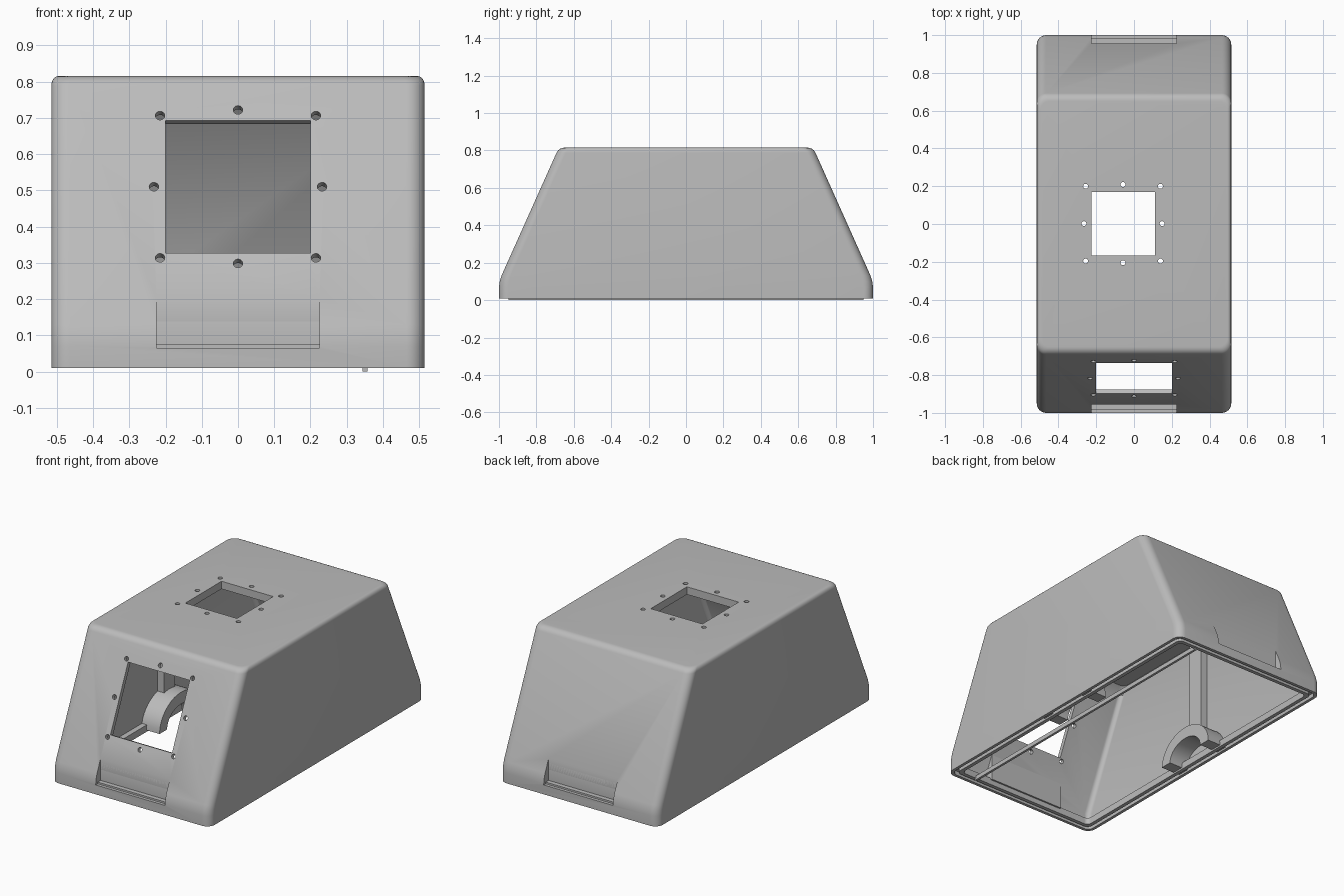
import bpy, bmesh, math
from mathutils import Matrix, Vector

if "Cube" in bpy.data.objects:
    bpy.data.objects.remove(bpy.data.objects["Cube"])

grey = bpy.data.materials.new("plain grey")
grey.use_nodes = True
grey.diffuse_color = (0.5, 0.5, 0.5, 1)
grey.node_tree.nodes["Principled BSDF"].inputs["Base Color"].default_value = (0.5, 0.5, 0.5, 1)


def finish(name, bm):
    bmesh.ops.recalc_face_normals(bm, faces=bm.faces)
    mesh = bpy.data.meshes.new(name)
    bm.to_mesh(mesh)
    bm.free()
    mesh.materials.append(grey)
    obj = bpy.data.objects.new(name, mesh)
    bpy.context.collection.objects.link(obj)
    return obj


def activate(obj):
    bpy.ops.object.select_all(action='DESELECT')
    obj.select_set(True)
    bpy.context.view_layer.objects.active = obj


def loft(name, levels, steps=8):
    """Stack of rounded rectangles (half width, half length, z, corner radius)."""
    bm = bmesh.new()
    rings = []
    for hx, hy, z, r in levels:
        ring = []
        for corner, (sx, sy) in enumerate([(1, 1), (-1, 1), (-1, -1), (1, -1)]):
            for k in range(steps + 1):
                a = math.pi / 2 * (corner + k / steps)
                ring.append(bm.verts.new((sx * (hx - r) + r * math.cos(a),
                                          sy * (hy - r) + r * math.sin(a), z)))
        rings.append(ring)
    for low, high in zip(rings, rings[1:]):
        for i in range(len(low)):
            j = (i + 1) % len(low)
            bm.faces.new((low[i], low[j], high[j], high[i]))
    bm.faces.new(rings[0])
    bm.faces.new(rings[-1])
    return finish(name, bm)


def prism(name, profile, x0, x1):
    """Side profile of (y, z) points extruded across x."""
    bm = bmesh.new()
    face = bm.faces.new([bm.verts.new((x0, y, z)) for y, z in profile])
    out = bmesh.ops.extrude_face_region(bm, geom=[face])
    moved = [v for v in out["geom"] if isinstance(v, bmesh.types.BMVert)]
    bmesh.ops.translate(bm, verts=moved, vec=(x1 - x0, 0, 0))
    return finish(name, bm)


def box(name, x0, x1, y0, y1, z0, z1):
    return prism(name, [(y0, z0), (y1, z0), (y1, z1), (y0, z1)], x0, x1)


def cut(target, cutter):
    cutter.hide_render = True
    activate(target)
    mod = target.modifiers.new("cut", 'BOOLEAN')
    mod.operation = 'DIFFERENCE'
    mod.solver = 'EXACT'
    mod.object = cutter
    bpy.ops.object.modifier_apply(modifier=mod.name)


def port_cutter(name, centre, tilt, half, corner, middle):
    """Square opening ringed by eight screw holes."""
    bm = bmesh.new()
    place = Matrix.Translation(centre) @ Matrix.Rotation(tilt, 4, 'X')
    bmesh.ops.create_cube(bm, size=1, matrix=place @ Matrix.Diagonal((2 * half, 2 * half, 0.2, 1)))
    for i in (-1, 0, 1):
        for j in (-1, 0, 1):
            if i or j:
                d = corner if i and j else middle
                spot = Matrix.Translation((i * d, j * d, 0))
                bmesh.ops.create_cone(bm, cap_ends=True, segments=20, radius1=0.013,
                                      radius2=0.013, depth=0.2, matrix=place @ spot)
    return finish(name, bm)


# Housing: outside from the top down, grooved rim, then the cavity upward
SLOPE = 0.447
outer = [(0.515, 1, 0.01, 0.05), (0.515, 1, 0.07, 0.05),
         (0.515, 0.996, 0.1, 0.05), (0.515, 0.987, 0.13, 0.05)]
lean = math.atan(SLOPE)
for k in range(7):
    t = k / 6
    a = lean + (math.pi / 2 - lean) * t
    outer.append((0.495 + 0.02 * math.cos(t * math.pi / 2), 0.651 + 0.045 * math.cos(a),
                  0.77 + 0.045 * math.sin(a), 0.05))
rim = [(0.497, 0.982, 0.01, 0.035), (0.497, 0.982, 0.035, 0.035),
       (0.477, 0.962, 0.035, 0.03), (0.477, 0.962, 0.01, 0.03),
       (0.455, 0.94, 0.01, 0.025), (0.455, 0.94, 0.05, 0.025)]
cavity = [(0.487, 0.972, 0.05, 0.03), (0.487, 0.972, 0.1, 0.03),
          (0.487, 0.689, 0.735, 0.03), (0.47, 0.645, 0.77, 0.03)]
housing = loft("housing", outer[::-1] + rim + cavity)
parts = [housing]
cutters = []

# Screwed ports in the sloping front and in the roof
ports = [port_cutter("front_port_cutter", Vector((0, -0.817, 0.51)),
                     math.pi / 2 - lean, 0.2, 0.215, 0.232),
         port_cutter("top_port_cutter", Vector((-0.058, 0.002, 0.8)), 0, 0.168, 0.198, 0.207)]
for port in ports:
    cut(housing, port)
cutters += ports

# Latch pockets at both ends, each backed by a block inside the wall
for s, end in ((-1, "front"), (1, "back")):
    block = [(0.93, 0.04), (0.985, 0.04), (0.985, 0.105), (0.945, 0.2), (0.93, 0.2)]
    pocket = [(1.1, 0.065), (0.982, 0.065), (0.982, 0.075), (0.955, 0.075),
              (0.955, 0.3), (1.1, 0.3)]
    backing = prism(end + "_pocket_backing", [(s * y, z) for y, z in block], -0.25, 0.25)
    cutter = prism(end + "_pocket_cutter", [(s * y, z) for y, z in pocket], -0.225, 0.225)
    cut(housing, cutter)
    cut(backing, cutter)
    parts.append(backing)
    cutters.append(cutter)

# Arched boss and upright rib on each inner side wall
arc = [math.pi * k / 20 for k in range(21)]
arch = [(0.2 * math.cos(a), 0.02 + 0.17 * math.sin(a)) for a in arc]
arch += [(0.13 * math.cos(a), 0.02 + 0.1 * math.sin(a)) for a in reversed(arc)]
for s, side in ((-1, "right"), (1, "left")):
    parts.append(prism(side + "_arch", arch, s * 0.37, s * 0.495))
    parts.append(box(side + "_rib", s * 0.445, s * 0.495, -0.05, 0.05, 0.17, 0.775))

# Thin bar running along the open underside
parts.append(box("underside_bar", 0.343, 0.357, -0.948, 0.948, 0, 0.025))

for cutter in cutters:
    bpy.data.objects.remove(cutter)
for part in parts:
    activate(part)
    bpy.ops.object.shade_smooth_by_angle(angle=math.radians(30))
